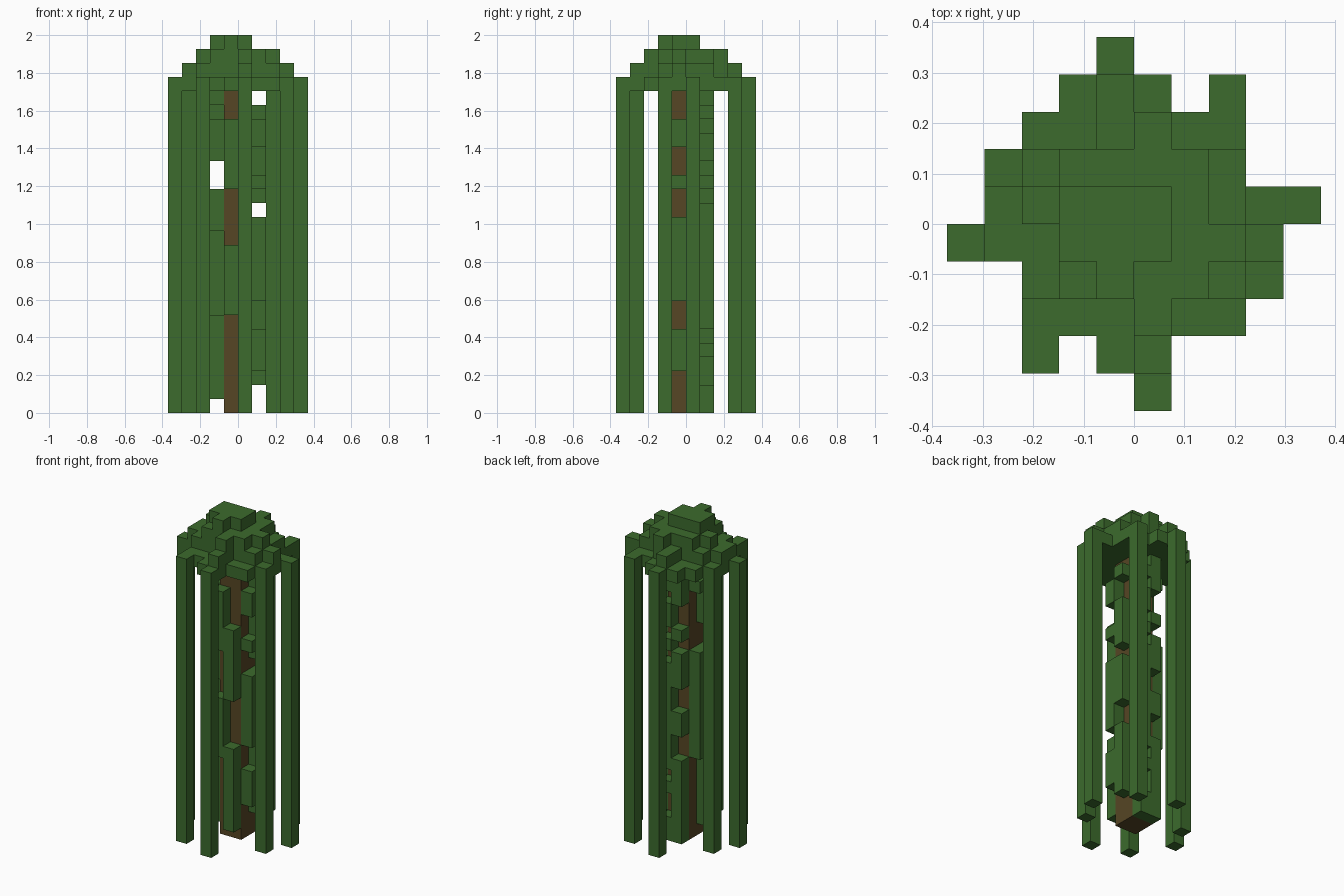
import bpy, bmesh
from mathutils import Vector

if "Cube" in bpy.data.objects:
    bpy.data.objects.remove(bpy.data.objects["Cube"])

S = 2 / 27          # edge of one block
CANOPY_Z = 23       # first canopy layer


def material(name, color):
    m = bpy.data.materials.new(name)
    m.use_nodes = True
    m.diffuse_color = color
    bsdf = next(n for n in m.node_tree.nodes if n.type == 'BSDF_PRINCIPLED')
    bsdf.inputs["Base Color"].default_value = color
    bsdf.inputs["Roughness"].default_value = 1
    return m


LEAF = material("leaf green", (0.045, 0.147, 0.026, 1))
BARK = material("bark brown", (0.093, 0.061, 0.018, 1))


def block_object(name, cells, mat):
    """Outer skin of a set of grid blocks, with flat areas merged."""
    cells = set(cells)
    bm = bmesh.new()
    for c in cells:
        for axis in range(3):
            for side in (-1, 1):
                n = list(c)
                n[axis] += side
                if tuple(n) in cells:
                    continue
                u, v = (axis + 1) % 3, (axis + 2) % 3
                corners = []
                for a, b in ((0, 0), (1, 0), (1, 1), (0, 1)):
                    p = Vector(c)
                    p[axis] += max(side, 0)
                    p[u] += a
                    p[v] += b
                    corners.append(bm.verts.new(p * S))
                bm.faces.new(corners if side > 0 else corners[::-1])
    bmesh.ops.remove_doubles(bm, verts=bm.verts, dist=S / 100)
    bmesh.ops.dissolve_limit(bm, angle_limit=0.01, verts=bm.verts, edges=bm.edges)
    me = bpy.data.meshes.new(name)
    bm.to_mesh(me)
    bm.free()
    me.materials.append(mat)
    ob = bpy.data.objects.new(name, me)
    bpy.context.scene.collection.objects.link(ob)
    return ob


def column(i, j, *runs):
    return [(i, j, k) for lo, hi in runs for k in range(lo, hi)]


# Trunk
block_object("trunk", [c for i in (-1, 0) for j in (-1, 0)
                       for c in column(i, j, (0, CANOPY_Z))], BARK)

# Canopy plan from back to front, letters give the height in layers
PLAN = (
    "....a.....",
    "...aba.a..",
    "..aabcaa..",
    ".abccccb..",
    ".bcdddcbaa",
    "abbdddccb.",
    "..bcdccba.",
    "..aaacaa..",
    "..a.ab....",
    ".....a....",
)
canopy = []
for row, line in enumerate(PLAN):
    for col, ch in enumerate(line):
        layers = ".abcd".index(ch)
        canopy += column(col - 5, 4 - row, (CANOPY_Z, CANOPY_Z + layers))
block_object("canopy", canopy, LEAF)

# Long vines hanging from the canopy rim to the ground
RIM = ((-1, 4), (0, -5), (4, 0), (-5, -1), (2, 3), (-3, -4), (3, -2), (-4, 1))
for i, j in RIM:
    block_object("hanging_vine", column(i, j, (0, CANOPY_Z)), LEAF)

# Broken vines climbing the trunk
block_object("trunk_vines_front",
             column(-1, -2, (7, 12), (16, 21))
             + column(0, -2, (1, 8), (12, 18)), LEAF)
block_object("trunk_vines_left",
             column(1, -1, (3, 6), (8, 14), (16, 17), (19, 21))
             + column(1, 0, (2, 8), (10, 14), (15, 19), (21, 22)), LEAF)
block_object("trunk_vines_back",
             column(0, 1, (0, 2), (4, 5), (6, 15), (16, 17), (18, 20), (21, 22))
             + column(-1, 1, (0, 7), (9, 11), (13, 16), (17, 18), (20, 23)), LEAF)
block_object("trunk_vines_right",
             column(-2, -1, (1, 7), (13, 16), (18, 21), (22, 23))
             + column(-2, 0, (7, 16), (21, 22)), LEAF)
